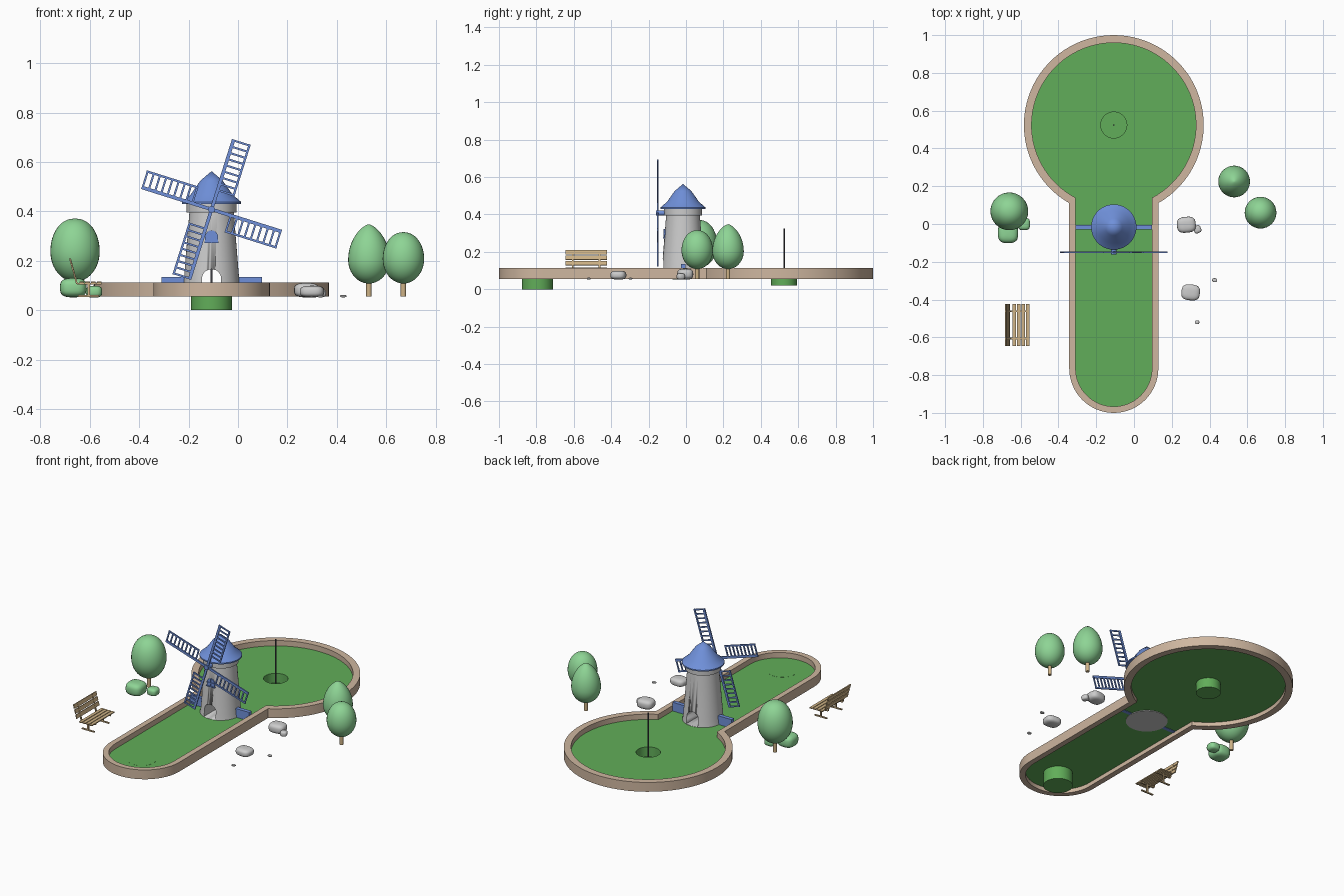
import bpy, bmesh
from math import sin, cos, pi, asin, radians, copysign
from mathutils import Matrix, Vector

if "Cube" in bpy.data.objects:
    bpy.data.objects.remove(bpy.data.objects["Cube"])

CX, BIG_Y, CAP_Y, GREEN_Z = -0.107, 0.524, -0.764, 0.08
MILL_Y = -0.016


def material(name, rgb):
    m = bpy.data.materials.new(name)
    m.diffuse_color = (*rgb, 1)
    m.use_nodes = True
    m.node_tree.nodes["Principled BSDF"].inputs["Base Color"].default_value = m.diffuse_color
    return m


TURF = material("turf", (0.12, 0.42, 0.1))
LEAF = material("leaf", (0.27, 0.66, 0.3))
TAN = material("border_tan", (0.62, 0.47, 0.35))
WOOD = material("wood", (0.62, 0.45, 0.24))
BLUE = material("blue", (0.16, 0.28, 0.7))
DARK = material("dark_metal", (0.08, 0.08, 0.1))


def finish(name, bm, mat=None, smooth=True, fix=True):
    if fix:
        bmesh.ops.recalc_face_normals(bm, faces=bm.faces)
    me = bpy.data.meshes.new(name)
    bm.to_mesh(me)
    bm.free()
    ob = bpy.data.objects.new(name, me)
    bpy.context.collection.objects.link(ob)
    if mat:
        me.materials.append(mat)
    if smooth:
        bpy.ops.object.select_all(action='DESELECT')
        ob.select_set(True)
        bpy.context.view_layer.objects.active = ob
        bpy.ops.object.shade_smooth_by_angle(angle=radians(35))
    return ob


def lathe(name, profile, x, y, mat=None, seg=48, fix=True):
    bm = bmesh.new()
    vs = [bm.verts.new((r, 0, z)) for r, z in profile]
    es = [bm.edges.new(p) for p in zip(vs, vs[1:])]
    bmesh.ops.spin(bm, geom=vs + es, cent=(0, 0, 0), axis=(0, 0, 1), angle=2 * pi, steps=seg)
    bmesh.ops.remove_doubles(bm, verts=bm.verts, dist=1e-5)
    bmesh.ops.translate(bm, verts=bm.verts, vec=(x, y, 0))
    return finish(name, bm, mat, fix=fix)


def boxes(name, items, mat=None, base=Matrix()):
    """items: (size, centre, optional rotation about y)"""
    bm = bmesh.new()
    for size, loc, *rot in items:
        m = Matrix.Translation(loc) @ Matrix.Rotation(rot[0] if rot else 0, 4, 'Y')
        bmesh.ops.create_cube(bm, size=1, matrix=base @ m @ Matrix.Diagonal((*size, 1)))
    return finish(name, bm, mat, smooth=False)


def prism(name, pts, y0, y1, mat=None):
    bm = bmesh.new()
    f = bm.faces.new([bm.verts.new((x, y0, z)) for x, z in pts])
    ext = bmesh.ops.extrude_face_region(bm, geom=[f])
    bmesh.ops.translate(bm, verts=[v for v in ext["geom"] if isinstance(v, bmesh.types.BMVert)],
                        vec=(0, y1 - y0, 0))
    return finish(name, bm, mat)


def arch(half, z0, z1):
    return [(CX - half, z0), (CX + half, z0)] + [
        (CX + half * cos(pi * i / 16), z1 - half + half * sin(pi * i / 16)) for i in range(17)]


def blob(name, loc, size, mat=None, power=0.75, turn=0.0):
    bm = bmesh.new()
    bmesh.ops.create_uvsphere(bm, u_segments=24, v_segments=16, radius=1)
    for v in bm.verts:
        v.co = Vector([copysign(abs(c) ** power, c) * s for c, s in zip(v.co, size)])
        k = sum((abs(c) / s) ** 3 for c, s in zip(v.co, size)) ** (1 / 3)
        v.co /= k
    bmesh.ops.transform(bm, matrix=Matrix.Translation(loc) @ Matrix.Rotation(turn, 4, 'Z'), verts=bm.verts)
    return finish(name, bm, mat)


# keyhole outline of the course: round green plus a lane with a rounded end
def keyhole(big, half):
    a = asin(half / big)
    pts = []
    for i in range(73):
        t = -pi / 2 + a + (2 * pi - 2 * a) * i / 72
        pts.append((CX + big * cos(t), BIG_Y + big * sin(t)))
    for i in range(33):
        t = pi + pi * i / 32
        pts.append((CX + half * cos(t), CAP_Y + half * sin(t)))
    return pts


# border wall
bm = bmesh.new()
outer, inner = keyhole(0.476, 0.236), keyhole(0.435, 0.202)
rings = [[bm.verts.new((x, y, z)) for x, y in o]
         for o, z in ((outer, 0.055), (outer, 0.113), (inner, 0.113), (inner, 0.055))]
n = len(outer)
for k in range(4):
    a, b = rings[k], rings[(k + 1) % 4]
    for i in range(n):
        j = (i + 1) % n
        bm.faces.new((a[i], a[j], b[j], b[i]))
finish("border_wall", bm, TAN)

# turf sheet with the cup hole
bm = bmesh.new()
hole = [(CX + 0.069 * cos(2 * pi * i / 48), BIG_Y + 0.069 * sin(2 * pi * i / 48)) for i in range(48)]
for loop in (keyhole(0.436, 0.203), hole):
    vs = [bm.verts.new((x, y, GREEN_Z)) for x, y in loop]
    for i in range(len(vs)):
        bm.edges.new((vs[i - 1], vs[i]))
bmesh.ops.triangle_fill(bm, edges=bm.edges[:], use_beauty=True, normal=(0, 0, 1))
for f in bm.faces:
    f.normal_update()
    if f.normal.z < 0:
        f.normal_flip()
finish("turf", bm, TURF, smooth=False, fix=False)

# cup, tee plug and pole
lathe("cup", [(0, 0.02), (0.069, 0.02), (0.069, GREEN_Z)], CX, BIG_Y, TURF)
lathe("tee_plug", [(0, 0), (0.083, 0), (0.083, 0.0805), (0, 0.0805)], CX, -0.794, TURF)
lathe("pole", [(0, 0.02), (0.004, 0.02), (0.004, 0.325), (0, 0.325)], CX, BIG_Y, DARK, 12)

# windmill tower with a tunnel cut through it
tower = lathe("tower", [(0, 0.076), (0.118, 0.076), (0.113, 0.11), (0.09, 0.395), (0.101, 0.395),
                        (0.101, 0.435), (0, 0.435)], CX, MILL_Y)
cutter = prism("tunnel_cutter", arch(0.039, 0.0815, 0.166), MILL_Y - 0.2, MILL_Y + 0.2)
cutter.hide_render = True
mod = tower.modifiers.new("tunnel", 'BOOLEAN')
mod.operation, mod.solver, mod.object = 'DIFFERENCE', 'EXACT', cutter
bpy.context.view_layer.objects.active = tower
bpy.ops.object.modifier_apply(modifier=mod.name)
bpy.data.objects.remove(cutter)

# roof, side walls and window
lathe("roof", [(0, 0.43), (0.12, 0.43), (0.12, 0.438), (0.085, 0.468), (0.045, 0.525), (0, 0.563)],
      CX, MILL_Y, BLUE)
boxes("side_walls", [((0.105, 0.024, 0.056), (CX + s * 0.151, MILL_Y, 0.106)) for s in (-1, 1)], BLUE)
prism("window", arch(0.026, 0.275, 0.323), MILL_Y - 0.101, MILL_Y - 0.08, BLUE)
boxes("window_bars", [((0.005, 0.006, 0.046), (CX, MILL_Y - 0.102, 0.299)),
                      ((0.05, 0.006, 0.005), (CX, MILL_Y - 0.102, 0.297)),
                      ((0.058, 0.01, 0.005), (CX, MILL_Y - 0.101, 0.275))], BLUE)

# hub and four lattice sails
hub = Vector((CX, -0.15, 0.408))
bm = bmesh.new()
bmesh.ops.create_cone(bm, cap_ends=True, segments=24, radius1=0.014, radius2=0.014, depth=0.06,
                      matrix=Matrix.Translation(hub + Vector((0, 0.019, 0))) @ Matrix.Rotation(pi / 2, 4, 'X'))
finish("hub", bm, BLUE)
bars = [((0.014, 0.008, 0.297), (0, 0, 0.1485)), ((0.009, 0.007, 0.22), (0.068, 0, 0.188))]
bars += [((0.07, 0.006, 0.008), (0.035, 0, 0.082 + 0.211 * i / 8)) for i in range(9)]
for k in range(4):
    boxes(f"sail_{k + 1}", bars, BLUE,
          Matrix.Translation(hub) @ Matrix.Rotation(radians(17.5 + 90 * k), 4, 'Y'))


# trees: radius, crown bottom and top, height fraction of widest point, tip sharpness
def tree(name, x, y, r, z0, z1, wide, tip):
    prof = []
    for i in range(25):
        t = i / 24 * pi
        u = -cos(t)
        f = sin(t) if u < 0 else sin(t) ** tip
        h = wide * (1 + u) if u < 0 else wide + (1 - wide) * u
        prof.append((max(0, r * f) if 0 < i < 24 else 0, z0 + (z1 - z0) * h))
    lathe(name + "_crown", prof, x, y, LEAF, 32)
    lathe(name + "_trunk", [(0, 0.055), (0.011, 0.055), (0.011, z0 + 0.03), (0, z0 + 0.03)], x, y, WOOD, 16)


tree("tall_tree", 0.53, 0.225, 0.084, 0.108, 0.348, 0.4, 1.35)
tree("short_tree", 0.67, 0.06, 0.084, 0.108, 0.316, 0.48, 0.95)
tree("left_tree", -0.66, 0.067, 0.1, 0.115, 0.371, 0.48, 0.9)
blob("large_bush", (-0.667, -0.047, 0.091), (0.054, 0.054, 0.039), LEAF)
blob("small_bush", (-0.583, 0, 0.075), (0.033, 0.033, 0.024), LEAF)

# rocks
for i, (x, y, a, b, h, t) in enumerate([(0.277, -0.004, 0.05, 0.042, 0.058, 0.1), (0.335, -0.028, 0.02, 0.021, 0.033, 0.4),
                                        (0.3, -0.362, 0.049, 0.042, 0.047, -0.1), (0.427, -0.297, 0.013, 0.01, 0.01, 0),
                                        (0.334, -0.52, 0.012, 0.01, 0.01, 0)]):
    blob(f"rock_{i + 1}", (x, y, 0.052 + h / 2), (a, b, h / 2), None, 0.8, t)

# bench facing +x: seat slats, leaning back slats, two frames with feet
BY, L, LEAN = -0.534, 0.222, radians(-15)
boxes("bench_seat", [((0.019, L, 0.006), (-0.633 + 0.0235 * i, BY, 0.113)) for i in range(4)], WOOD)
boxes("bench_back", [((0.006, L, 0.024), (-0.662 - 0.008 * i, BY, 0.14 + 0.029 * i), LEAN) for i in range(3)], WOOD)
frame = []
for s in (-1, 1):
    y = BY + s * 0.072
    frame += [((0.1, 0.009, 0.007), (-0.603, y, 0.107)), ((0.007, 0.009, 0.105), (-0.666, y, 0.157), LEAN),
              ((0.01, 0.009, 0.052), (-0.605, y, 0.082)), ((0.085, 0.009, 0.007), (-0.605, y, 0.0575))]
boxes("bench_frame", frame, WOOD)
